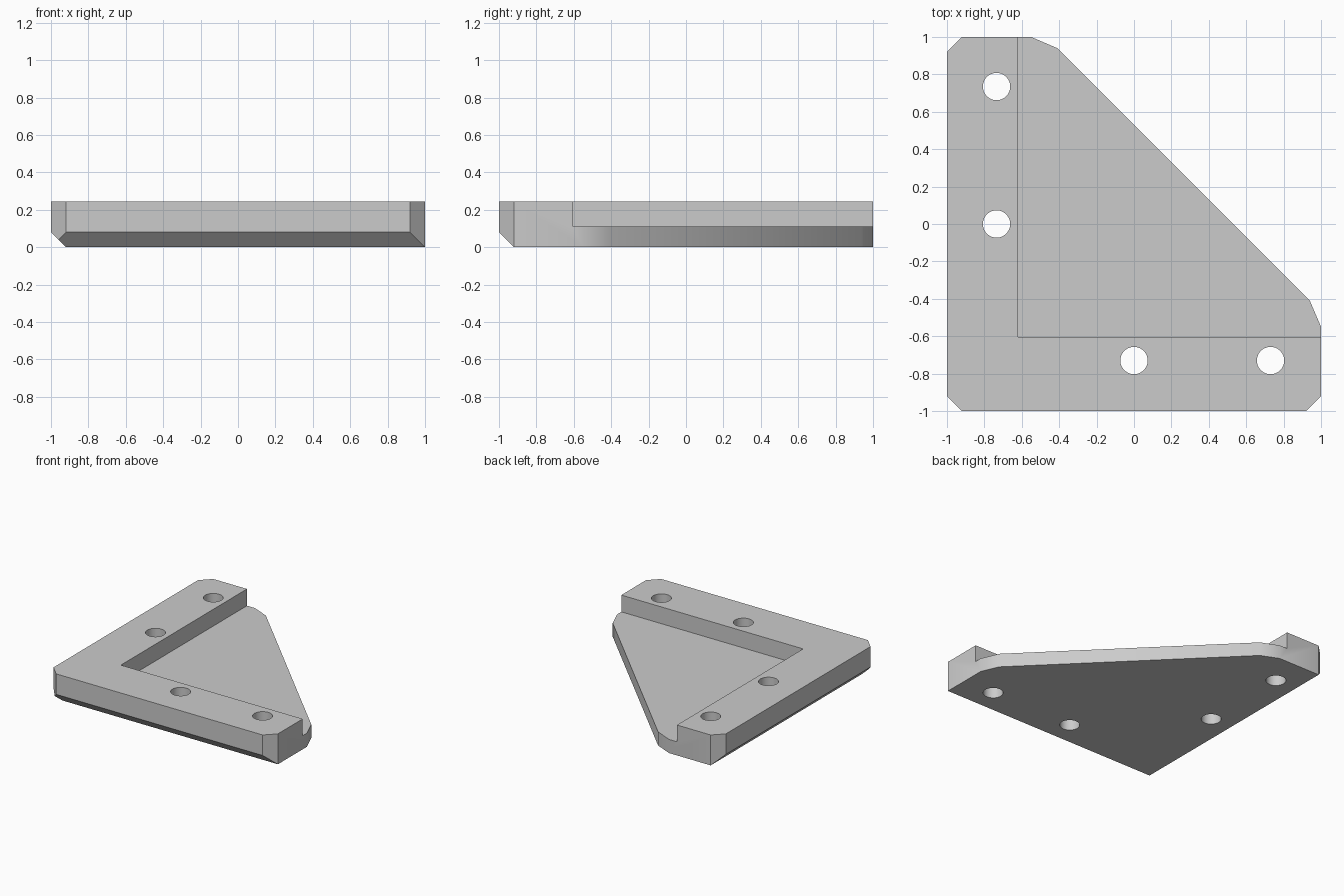
import bpy, bmesh, math
from mathutils import Vector

cube = bpy.data.objects.get("Cube")
if cube:
    bpy.data.objects.remove(cube, do_unlink=True)

HEIGHT, FLOOR, CHAMFER = 0.245, 0.11, 0.08

grey = bpy.data.materials.new("plain grey")
grey.use_nodes = True
colour = (0.6, 0.6, 0.6, 1)
grey.diffuse_color = colour
grey.node_tree.nodes["Principled BSDF"].inputs["Base Color"].default_value = colour


def prism(name, outline, z0, z1):
    """Extrude an outline straight up."""
    bm = bmesh.new()
    face = bm.faces.new([bm.verts.new((x, y, z0)) for x, y in outline])
    top = bmesh.ops.extrude_face_region(bm, geom=[face])["geom"]
    verts = [v for v in top if isinstance(v, bmesh.types.BMVert)]
    bmesh.ops.translate(bm, verts=verts, vec=(0, 0, z1 - z0))
    bmesh.ops.recalc_face_normals(bm, faces=bm.faces)
    mesh = bpy.data.meshes.new(name)
    bm.to_mesh(mesh)
    bm.free()
    mesh.materials.append(grey)
    obj = bpy.data.objects.new(name, mesh)
    bpy.context.collection.objects.link(obj)
    return obj


def cut(target, cutter):
    mod = target.modifiers.new(cutter.name, "BOOLEAN")
    mod.operation, mod.solver, mod.object = "DIFFERENCE", "EXACT", cutter
    cutter.hide_render = True
    cutter.hide_set(True)


# Triangular bracket outline, mirrored across the diagonal
half = [(0.92, -1), (1, -0.92), (1, -0.55), (0.94, -0.41)]
outline = [(-0.92, -1)] + half + [(y, x) for x, y in reversed(half)] + [(-1, -0.92)]
bracket = prism("corner_bracket", outline, 0, HEIGHT)

# Underside chamfers along the two straight outer edges
bm = bmesh.new()
bm.from_mesh(bracket.data)
for normal in (Vector((-1, 0, -1)), Vector((0, -1, -1))):
    point = -Vector((normal.x, normal.y, 0)) * (CHAMFER - 1)
    result = bmesh.ops.bisect_plane(
        bm, geom=bm.verts[:] + bm.edges[:] + bm.faces[:], dist=1e-5,
        plane_co=point, plane_no=normal, clear_outer=True)
    rim = [e for e in bm.edges if e.is_boundary]
    bmesh.ops.holes_fill(bm, edges=rim, sides=0)
bmesh.ops.recalc_face_normals(bm, faces=bm.faces)
bm.to_mesh(bracket.data)
bm.free()

# Recess that leaves an L-shaped raised rim
recess = prism("recess_cutter",
               [(-0.62, -0.605), (1.2, -0.605), (1.2, 1.2), (-0.62, 1.2)], FLOOR, 0.5)
cut(bracket, recess)

# Four screw holes through the rim
ring = [math.tau * i / 48 for i in range(48)]
for cx, cy in ((-0.735, 0.735), (-0.735, 0), (0, -0.73), (0.73, -0.73)):
    circle = [(cx + 0.073 * math.cos(a), cy + 0.073 * math.sin(a)) for a in ring]
    cut(bracket, prism("screw_hole_cutter", circle, -0.2, 0.5))

# Apply the cuts and remove the cutters
bpy.ops.object.select_all(action="DESELECT")
bracket.select_set(True)
bpy.context.view_layer.objects.active = bracket
for mod in list(bracket.modifiers):
    cutter = mod.object
    bpy.ops.object.modifier_apply(modifier=mod.name)
    bpy.data.objects.remove(cutter, do_unlink=True)
bpy.ops.object.shade_smooth_by_angle(angle=math.radians(30))
